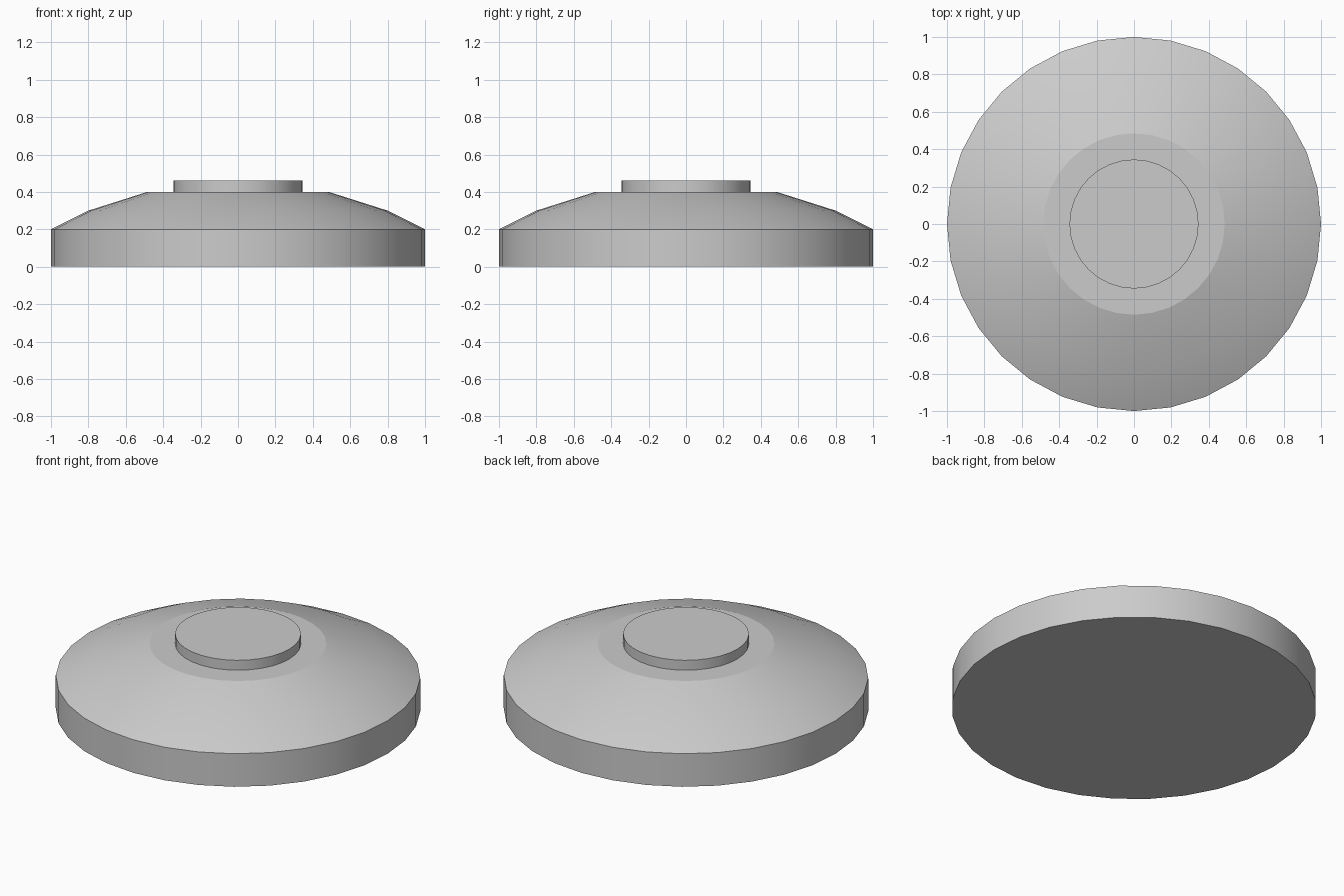
import bpy, bmesh, math

if "Cube" in bpy.data.objects:
    bpy.data.objects.remove(bpy.data.objects["Cube"])

SIDES = 32


def lathe(name, profile):
    """Closed turned solid from (radius, z) points, bottom to top."""
    bm = bmesh.new()
    rings = []
    for r, z in profile:
        angles = [2 * math.pi * i / SIDES for i in range(SIDES)]
        rings.append([bm.verts.new((r * math.cos(a), r * math.sin(a), z)) for a in angles])
    for low, high in zip(rings, rings[1:]):
        for i in range(SIDES):
            j = (i + 1) % SIDES
            bm.faces.new((low[i], low[j], high[j], high[i]))
    bm.faces.new(rings[0][::-1])
    bm.faces.new(rings[-1])
    mesh = bpy.data.meshes.new(name)
    bm.to_mesh(mesh)
    bm.free()
    obj = bpy.data.objects.new(name, mesh)
    bpy.context.collection.objects.link(obj)
    # Smooth around the turn, crisp at the rims
    bpy.ops.object.select_all(action='DESELECT')
    obj.select_set(True)
    bpy.context.view_layer.objects.active = obj
    bpy.ops.object.shade_smooth_by_angle(angle=math.radians(15))
    return obj


# Round base with sloping shoulder and flat top
lathe("base", [(1, 0), (1, 0.2), (0.8, 0.3), (0.485, 0.4)])

# Raised disc on top
lathe("top_disc", [(0.345, 0.39), (0.345, 0.46)])
